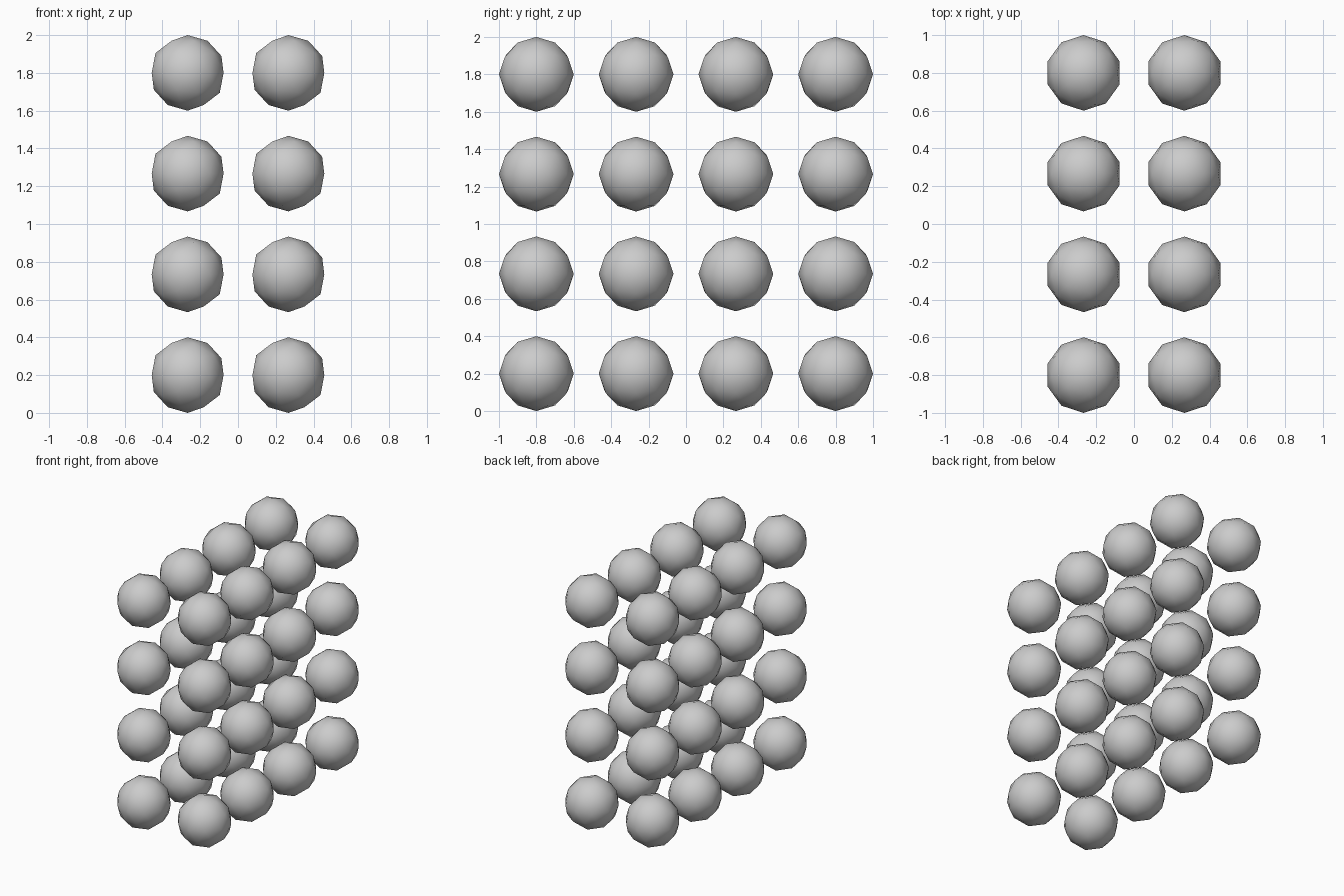
import bpy

# Remove the default cube
cube = bpy.data.objects.get("Cube")
if cube:
    bpy.data.objects.remove(cube, do_unlink=True)

RADIUS = 0.2
SPACING = 1.6 / 3
COUNTS = (2, 4, 4)

# Single grey material
grey = bpy.data.materials.new("light_grey")
grey.use_nodes = True
colour = (0.6, 0.6, 0.6, 1)
grey.diffuse_color = colour
grey.node_tree.nodes["Principled BSDF"].inputs["Base Color"].default_value = colour

# One low-poly ball, smooth shaded, shared by the whole lattice
bpy.ops.mesh.primitive_ico_sphere_add(subdivisions=2, radius=RADIUS)
ball = bpy.context.object
mesh = ball.data
mesh.name = "ball"
mesh.materials.append(grey)
mesh.shade_smooth()
bpy.data.objects.remove(ball, do_unlink=True)


def centred(index, count):
    return (index - (count - 1) / 2) * SPACING


# Lattice of balls, resting on the ground
for i in range(COUNTS[0]):
    for j in range(COUNTS[1]):
        for k in range(COUNTS[2]):
            obj = bpy.data.objects.new(f"ball_column{i + 1}_row{j + 1}_layer{k + 1}", mesh)
            obj.location = (centred(i, COUNTS[0]), centred(j, COUNTS[1]), RADIUS + k * SPACING)
            bpy.context.collection.objects.link(obj)
